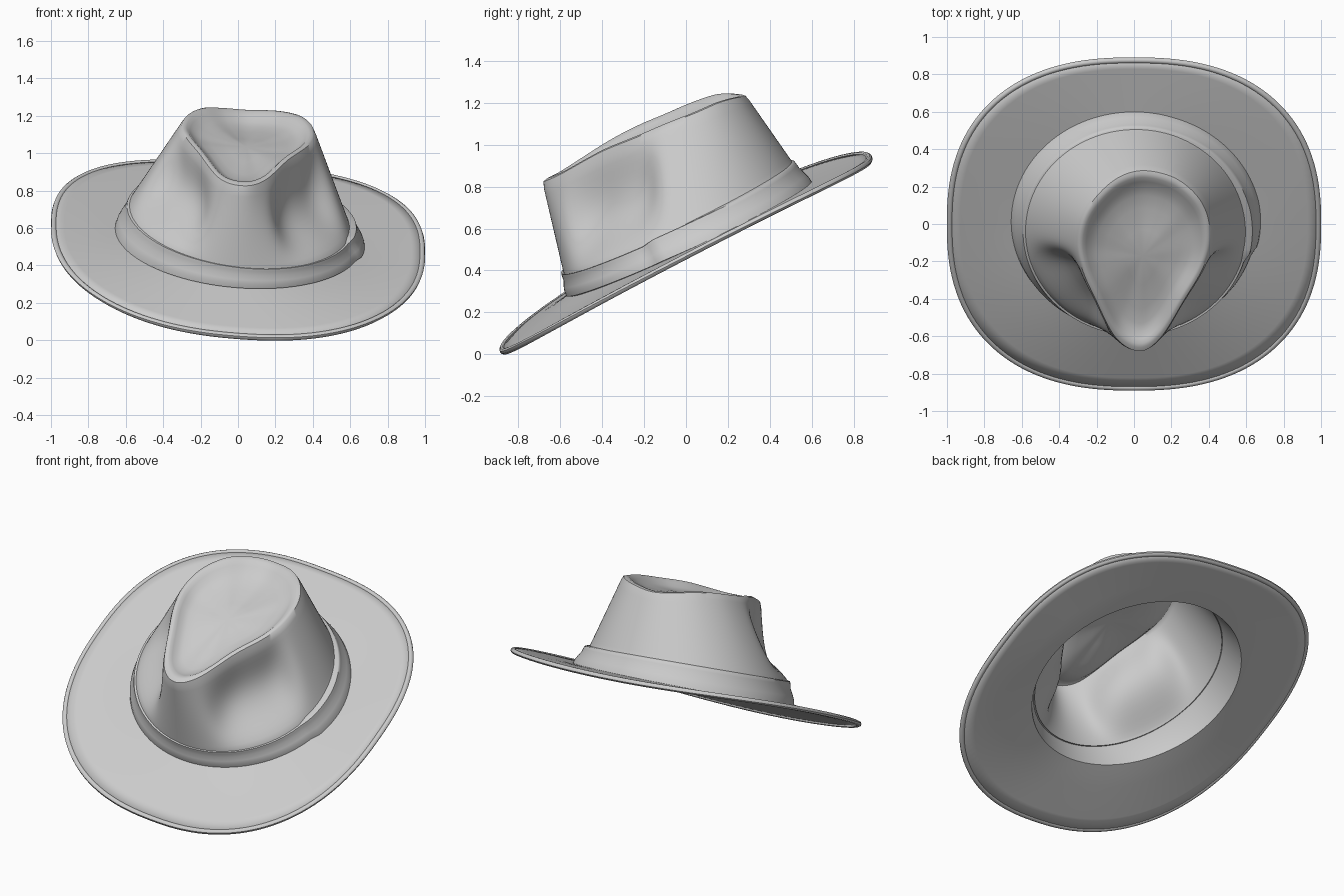
import bpy
import bmesh
from math import sin, cos, pi, radians, exp, copysign
from mathutils import Vector

cube = bpy.data.objects.get("Cube")
if cube:
    bpy.data.objects.remove(cube, do_unlink=True)

N = 144  # points around every ring
ANGLES = [2 * pi * i / N for i in range(N)]

felt = bpy.data.materials.new("grey_felt")
felt.use_nodes = True
felt.diffuse_color = (0.6, 0.6, 0.6, 1)
felt.node_tree.nodes["Principled BSDF"].inputs["Base Color"].default_value = (0.6, 0.6, 0.6, 1)

# Pinched teardrop outline of the crown top, counter-clockwise from the left side
RIM = [Vector(p) for p in (
    (.41, -.1, 1.09), (.395, .05, 1.15), (.33, .165, 1.2), (.21, .255, 1.225),
    (.05, .29, 1.23), (-.08, .255, 1.24), (-.19, .165, 1.24), (-.275, .04, 1.2),
    (-.305, -.1, 1.14), (-.28, -.24, 1.08), (-.215, -.39, 1.0), (-.1, -.61, .86),
    (.03, -.685, .82), (.145, -.61, .85), (.27, -.41, .96), (.37, -.24, 1.03))]


def crown_rim(a):
    """Smooth closed curve through the outline points."""
    u = a / (2 * pi) * len(RIM)
    i, f = int(u), u - int(u)
    p0, p1, p2, p3 = (RIM[(i + k) % len(RIM)] for k in (-1, 0, 1, 2))
    return p1 + 0.5 * f * (p2 - p0 + f * (2 * p0 - 5 * p1 + 4 * p2 - p3
                                          + f * (3 * (p1 - p2) + p3 - p0)))


def brim_edge(a):
    """Squarish oval, tilted forward and rolled sideways."""
    c, s = cos(a), sin(a)
    x = copysign(abs(c) ** 0.83, c)
    y = copysign(abs(s) ** 0.83, s)
    return Vector((0.985 * x, 0.875 * y, 0.487 + 0.455 * y - 0.075 * x + 0.065 * x * x))


def crown_base(a, grow=0.0):
    c, s = cos(a), sin(a)
    return Vector(((0.645 + grow) * c, 0.015 + (0.575 + grow) * s, 0.55 + 0.27 * s - 0.05 * c))


def band_top(a, grow=0.0):
    c, s = cos(a), sin(a)
    return Vector((0.01 + (0.59 + grow) * c, -0.04 + (0.545 + grow) * s,
                   0.655 + 0.265 * s - 0.065 * c))


def crown_side(a, t):
    """Wall from band to rim, with a thumb dent on each side of the front."""
    p = band_top(a).lerp(crown_rim(a), t)
    for centre in (radians(217), radians(323)):
        d = (a - centre + pi) % (2 * pi) - pi
        depth = 0.09 * exp(-(d / radians(25)) ** 4) * max(0, sin(pi * t)) ** 1.5
        p -= depth * Vector((cos(centre), sin(centre), 0.15))
    return p


def crown_dent(a, k, drop):
    p = crown_rim(a).lerp(Vector((0.045, -0.17, 1.1)), k)
    p.z -= drop
    return p


def loft(name, rings, cap=None):
    bm = bmesh.new()
    rows = [[bm.verts.new(p) for p in ring] for ring in rings]
    for lower, upper in zip(rows, rows[1:]):
        for i in range(N):
            j = (i + 1) % N
            bm.faces.new((lower[i], lower[j], upper[j], upper[i]))
    if cap:
        tip = bm.verts.new(cap)
        for i in range(N):
            bm.faces.new((rows[-1][i], rows[-1][(i + 1) % N], tip))
    mesh = bpy.data.meshes.new(name)
    bm.to_mesh(mesh)
    bm.free()
    obj = bpy.data.objects.new(name, mesh)
    bpy.context.collection.objects.link(obj)
    mesh.materials.append(felt)
    return obj


def smooth(obj, angle):
    bpy.ops.object.select_all(action='DESELECT')
    obj.select_set(True)
    bpy.context.view_layer.objects.active = obj
    bpy.ops.object.shade_smooth_by_angle(angle=radians(angle))


# Brim and crown as one felt shell
rings = [[brim_edge(a).lerp(crown_base(a), k / 6) for a in ANGLES] for k in range(7)]
rings += [[crown_side(a, t / 16) for a in ANGLES] for t in range(16)]
rings += [[crown_dent(a, k, drop) for a in ANGLES] for k, drop in (
    (0.01, -0.003), (0.05, -0.008), (0.09, -0.004), (0.14, 0.012), (0.21, 0.035),
    (0.3, 0.05), (0.45, 0.06), (0.7, 0.065))]
shell = loft("hat_shell", rings, (0.045, -0.17, 1.035))
smooth(shell, 45)
thick = shell.modifiers.new("felt_thickness", 'SOLIDIFY')
thick.thickness = 0.02
thick.offset = -1

# Rounded binding around the brim
binding_rings = []
for k in range(9):
    b = 2 * pi * k / 8
    ring = []
    for a in ANGLES:
        out = Vector((cos(a), sin(a), 0))
        ring.append(brim_edge(a) + out * 0.016 * cos(b) + Vector((0, 0, 0.016 * sin(b) - 0.01)))
    binding_rings.append(ring)
binding = loft("brim_binding", binding_rings)
smooth(binding, 60)


# Hat band, with its overlapping end on the left side
def overlap(a):
    d = (a + pi) % (2 * pi) - pi
    if d < radians(-17) or d > radians(70):
        return 0.0
    return 0.02 * min(1, (d - radians(-17)) / radians(5)) * min(1, (radians(70) - d) / radians(60))


def band_point(a, t, grow):
    g = grow + overlap(a)
    p = crown_base(a, g).lerp(band_top(a, g), t)
    p.z += 0.6 * overlap(a) * t
    return p


band = loft("hat_band", [[band_point(a, t, g) for a in ANGLES] for t, g in (
    (0, -0.01), (0, 0.012), (0.2, 0.016), (0.4, 0.014), (0.65, 0.008), (0.85, 0.011),
    (0.98, 0.012), (1.0, 0.008), (1.0, -0.03))])
smooth(band, 40)
